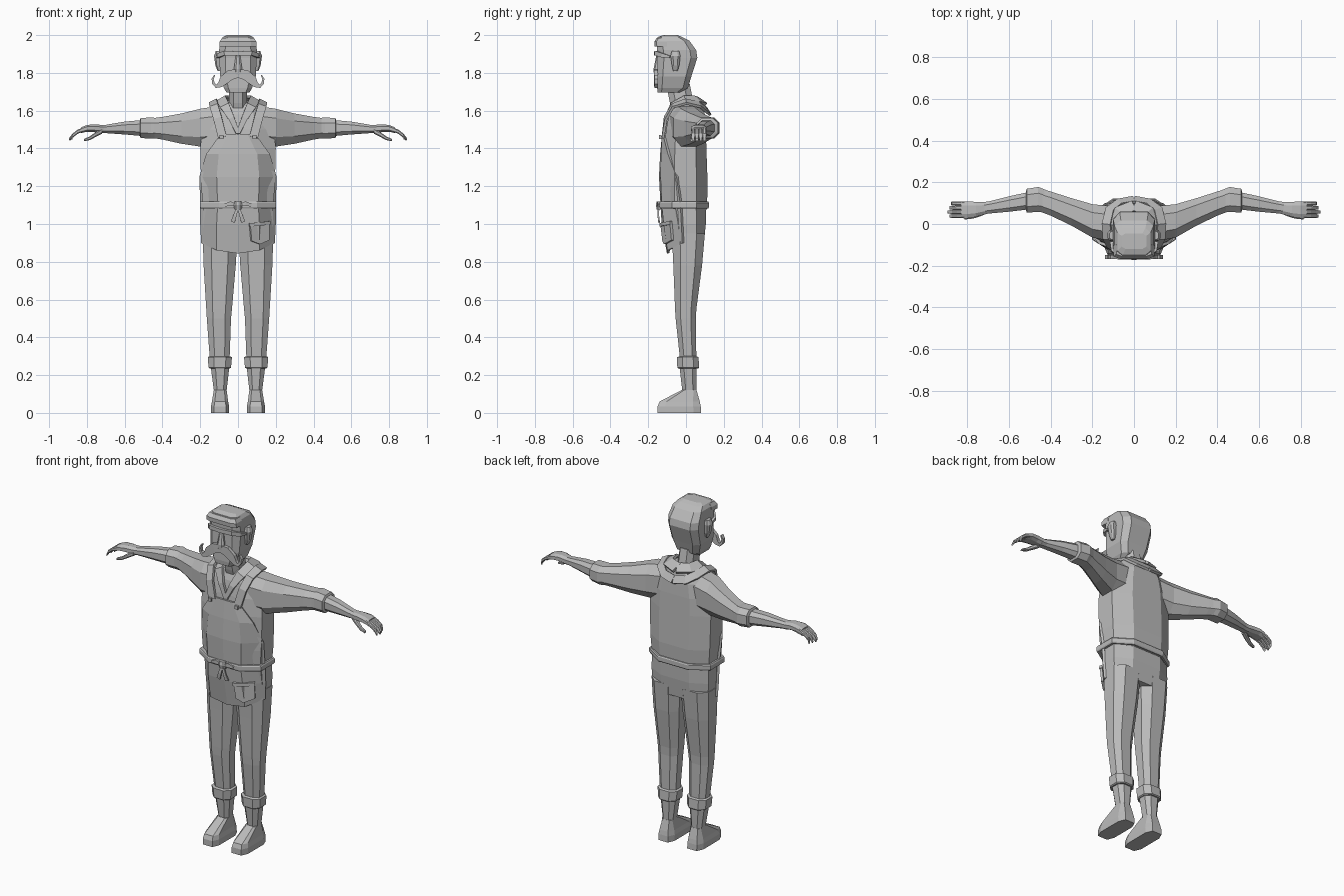
import bpy, bmesh, math
from mathutils import Vector

grey = bpy.data.materials.new("plain_grey")
grey.diffuse_color = (0.5, 0.5, 0.5, 1)


def finish(name, verts, faces, mirror=False, thick=0):
    """Make a flat-shaded object, optionally mirrored over x and thickened."""
    me = bpy.data.meshes.new(name)
    me.from_pydata([tuple(v) for v in verts], [], faces)
    bm = bmesh.new()
    bm.from_mesh(me)
    bmesh.ops.recalc_face_normals(bm, faces=bm.faces)
    bm.to_mesh(me)
    bm.free()
    me.materials.append(grey)
    ob = bpy.data.objects.new(name, me)
    bpy.context.collection.objects.link(ob)
    if mirror:
        ob.modifiers.new("mirror", 'MIRROR').use_axis[0] = True
    if thick:
        sol = ob.modifiers.new("thickness", 'SOLIDIFY')
        sol.thickness, sol.offset = thick, 0
    return ob


def skin(name, rings, mirror=False):
    """Join rings of equal length into a capped tube."""
    n = len(rings[0])
    verts = [p for r in rings for p in r]
    faces = [(i*n+j, i*n+(j+1) % n, (i+1)*n+(j+1) % n, (i+1)*n+j)
             for i in range(len(rings)-1) for j in range(n)]
    faces += [tuple(range(n)), tuple(range(len(verts)-n, len(verts)))]
    return finish(name, verts, faces, mirror)


def octagon(a, b, k):
    return [(a*k, -b), (a, -b*k), (a, b*k), (a*k, b),
            (-a*k, b), (-a, b*k), (-a, -b*k), (-a*k, -b)]


def column(name, rows, k=0.5, mirror=False):
    """Upright octagonal loft; rows are z, x_min, x_max, y_min, y_max."""
    rings = []
    for z, x0, x1, y0, y1 in rows:
        rings.append([((x0+x1)/2+u, (y0+y1)/2+v, z)
                      for u, v in octagon((x1-x0)/2, (y1-y0)/2, k)])
    return skin(name, rings, mirror)


def limb(name, rows, k=0.5):
    """Mirrored sideways octagonal loft; rows are x, y, z, half_y, half_z."""
    return skin(name, [[(x, y+u, z+v) for u, v in octagon(a, b, k)]
                       for x, y, z, a, b in rows], True)


def ribbon(name, pts, widths, thick, normals, mirror=True):
    """Sweep a flat strip along points, facing the given normals."""
    pts = [Vector(p) for p in pts]
    rings = []
    for i, p in enumerate(pts):
        t = (pts[min(i+1, len(pts)-1)] - pts[max(i-1, 0)]).normalized()
        n = Vector(normals[i] if isinstance(normals, list) else normals)
        side = t.cross(n).normalized()
        n = side.cross(t).normalized()
        w, h = side*widths[i]/2, n*thick/2
        rings.append([p-w-h, p+w-h, p+w+h, p-w+h])
    return skin(name, rings, mirror)


def sheet(name, rows, thick):
    """Mirrored cloth panel from rows of points."""
    m = len(rows[0])
    faces = [(i*m+j, i*m+j+1, (i+1)*m+j+1, (i+1)*m+j)
             for i in range(len(rows)-1) for j in range(m-1)]
    return finish(name, [p for r in rows for p in r], faces, True, thick)


# Shirt body and hips
column("shirt_body", [(z, -w, w, y0, y1) for z, w, y0, y1 in [
    (1.08, .185, -.115, .11), (1.2, .195, -.12, .115), (1.4, .2, -.115, .108),
    (1.5, .19, -.105, .105), (1.58, .165, -.09, .1), (1.63, .12, -.07, .09),
    (1.655, .06, -.05, .07)]])
column("trouser_hips", [(.89, -.18, .18, -.07, .093),
                        (1.0, -.187, .187, -.09, .105),
                        (1.1, -.185, .185, -.11, .108)])

# Legs, cuffs and shoes
column("trouser_legs", [(.27, .045, .148, -.03, .055), (.5, .037, .165, -.055, .052),
                        (.55, .032, .168, -.058, .055), (.78, .012, .182, -.067, .085),
                        (.95, .002, .187, -.075, .1)], mirror=True)
column("trouser_cuffs", [(.235, .043, .15, -.042, .065), (.24, .037, .156, -.046, .07),
                         (.295, .032, .16, -.048, .066), (.3, .045, .15, -.03, .055)],
       mirror=True)
column("ankles", [(.08, .063, .128, -.02, .06), (.12, .06, .128, -.02, .055),
                  (.25, .045, .145, -.035, .057)], mirror=True)
column("shoes", [(0, .047, .143, -.15, .08), (.035, .047, .143, -.15, .078),
                 (.06, .052, .138, -.14, .073), (.12, .06, .128, -.025, .056)],
       k=.65, mirror=True)

# Sleeves, forearms and hands
limb("sleeves", [(.1, .0, 1.52, .085, .105), (.2, .015, 1.51, .08, .1),
                 (.3, .058, 1.505, .066, .08), (.4, .098, 1.507, .058, .06),
                 (.455, .117, 1.508, .056, .052), (.5, .115, 1.508, .05, .05)])
limb("sleeve_cuffs", [(.42, .108, 1.508, .054, .052), (.46, .118, 1.508, .06, .056),
                      (.515, .112, 1.508, .057, .053), (.52, .112, 1.508, .042, .042)])
limb("forearms", [(.5, .113, 1.508, .042, .043), (.6, .096, 1.508, .037, .034),
                  (.7, .079, 1.503, .029, .022), (.73, .075, 1.502, .03, .021)])
limb("palms", [(.71, .077, 1.502, .029, .021), (.76, .07, 1.507, .036, .021),
               (.8, .068, 1.506, .041, .018), (.83, .068, 1.497, .04, .015)])
for i in range(4):
    y = .038 + i*.02
    end = .895 - .008*abs(i-1)
    limb("finger_%d" % (i+1), [(.815, y, 1.502, .01, .012), (.85, y, 1.488, .0098, .011),
                               (.875, y, 1.468, .0095, .011), (end, y, 1.447, .007, .007)])
limb("thumbs", [(.72, .06, 1.492, .016, .014), (.755, .045, 1.473, .014, .013),
                (.785, .035, 1.454, .011, .01), (.815, .03, 1.444, .008, .006)])

# Neck, head and ears
column("neck", [(1.56, -.055, .055, -.06, .055), (1.64, -.048, .048, -.085, .04),
                (1.74, -.046, .046, -.105, .02)])
column("head", [(z, -w, w, y0, y1) for z, w, y0, y1 in [
    (1.695, .06, -.15, -.03), (1.72, .075, -.153, .01), (1.78, .094, -.152, .028),
    (1.88, .099, -.15, .06), (1.92, .1, -.153, .054), (1.97, .093, -.155, .018),
    (1.99, .08, -.15, -.02), (2.0, .06, -.12, -.045)]], k=.68)
column("ears", [(1.81, .09, .108, -.068, -.045), (1.84, .09, .12, -.075, -.035),
                (1.89, .09, .127, -.082, -.03), (1.915, .09, .118, -.075, -.036)],
       mirror=True)
# Hair fringe, brows, nose and moustache
column("hair_fringe", [(1.94, -.098, .098, -.166, -.09), (1.965, -.097, .097, -.168, -.09),
                       (1.985, -.085, .085, -.155, -.09)], k=.7)
ribbon("eyebrows", [(0, -.16, 1.902), (.07, -.158, 1.905), (.1, -.125, 1.893),
                    (.107, -.085, 1.885)], [.022, .024, .022, .012], .018,
       [(0, -1, 0), (.3, -1, 0), (1, -.6, 0), (1, 0, 0)])
column("nose", [(1.79, -.02, .02, -.17, -.14), (1.82, -.022, .022, -.172, -.14),
                (1.89, -.012, .012, -.158, -.14)])
ribbon("moustache", [(0, -.16, 1.797), (.04, -.16, 1.79), (.075, -.159, 1.762),
                     (.095, -.158, 1.737), (.115, -.158, 1.729), (.131, -.158, 1.745),
                     (.134, -.158, 1.768), (.124, -.158, 1.788)],
       [.045, .055, .05, .03, .018, .014, .011, .006], .02, (0, -1, 0))

# Folded shirt collar
ribbon("collar", [(0, -.113, 1.48), (.035, -.105, 1.56), (.07, -.075, 1.625),
                  (.088, -.005, 1.66), (.07, .06, 1.657), (0, .085, 1.65)],
       [.02, .032, .05, .055, .06, .06], .016,
       [(0, -1, .2), (.2, -1, .4), (.5, -.6, 1), (.6, 0, 1), (.3, .6, 1), (0, .7, 1)])
# Apron straps over the shoulders
ribbon("apron_straps", [(.083, -.122, 1.46), (.108, -.108, 1.56), (.127, -.07, 1.625),
                        (.132, .0, 1.648), (.115, .07, 1.632), (.07, .105, 1.605),
                        (0, .118, 1.595)], [.045]*7, .014,
       [(0, -1, .1), (.2, -1, .3), (.4, -.6, 1), (.5, 0, 1), (.4, .7, 1),
        (.2, 1, .7), (0, 1, .6)])
ribbon("strap_buttons", [(.078, -.137, 1.46), (.098, -.137, 1.46)], [.02, .02], .012,
       (0, -1, 0))

# Apron: bib and skirt in one panel wrapping the front
apron = [  # z middle, z edge, front y, inner x, inner y, edge x, edge y
    (1.475, 1.475, -.12, .05, -.12, .09, -.116),
    (1.37, 1.37, -.13, .1, -.126, .165, -.09),
    (1.25, 1.25, -.136, .11, -.128, .2, -.045),
    (1.1, 1.1, -.128, .105, -.122, .195, -.025),
    (1.0, 1.0, -.122, .11, -.112, .195, -.02),
    (.845, .9, -.094, .11, -.092, .19, -.015)]
sheet("apron", [[(0, y0, z0), (x1, y1, z0 + (z1-z0)*.3), (x2, y2, z1)]
                for z0, z1, y0, x1, y1, x2, y2 in apron], .014)
# Waist tie with knot and hanging ends
column("waist_tie", [(1.083, -.198, .198, -.137, .118), (1.09, -.202, .202, -.14, .122),
                     (1.112, -.202, .202, -.14, .122), (1.118, -.198, .198, -.137, .118)])
column("tie_knot", [(1.078, -.018, .018, -.155, -.125), (1.1, -.024, .024, -.16, -.125),
                    (1.12, -.018, .018, -.155, -.125)])
ribbon("tie_ends", [(.004, -.145, 1.085), (.016, -.147, 1.045), (.028, -.142, 1.01)],
       [.012, .018, .022], .008, (0, -1, 0))
ribbon("tie_bows", [(.01, -.145, 1.1), (.04, -.148, 1.108), (.07, -.142, 1.1)],
       [.012, .024, .014], .012, (0, -1, 0))

# Apron pocket on one side, with a folded rim
pocket = [(.062, -.13, 1.0), (.165, -.08, 1.012), (.163, -.071, .915),
          (.115, -.112, .893), (.07, -.119, .91)]
finish("apron_pocket", pocket, [(0, 1, 2, 3, 4)], thick=.014)
ribbon("pocket_rim", [(.06, -.134, .995), (.115, -.117, 1.0), (.168, -.08, 1.006)],
       [.018]*3, .014, (.4, -1, 0), False)
